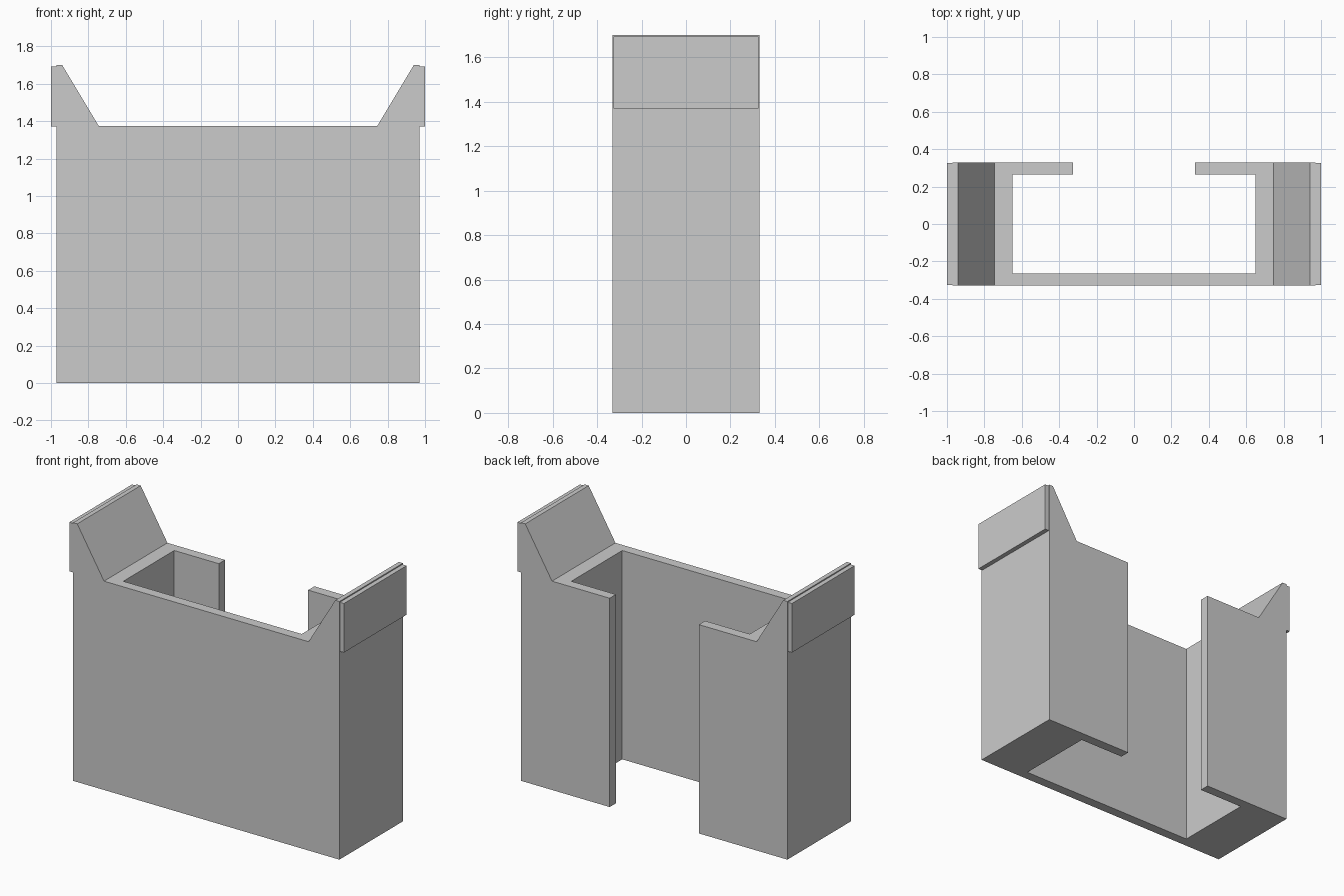
import bpy
from mathutils import Vector

cube = bpy.data.objects.get("Cube")
if cube:
    bpy.data.objects.remove(cube, do_unlink=True)

grey = bpy.data.materials.new("plain_grey")
grey.use_nodes = True
GREY = (0.6, 0.6, 0.6, 1)
grey.diffuse_color = GREY
grey.node_tree.nodes["Principled BSDF"].inputs["Base Color"].default_value = GREY


def prism(name, profile, extrude):
    """Sweep a closed polygon of 3D points along a vector."""
    n = len(profile)
    base = [Vector(p) for p in profile]
    verts = base + [p + Vector(extrude) for p in base]
    faces = [list(range(n))[::-1], list(range(n, 2 * n))]
    faces += [[i, (i + 1) % n, n + (i + 1) % n, n + i] for i in range(n)]
    mesh = bpy.data.meshes.new(name)
    mesh.from_pydata(verts, [], faces)
    mesh.materials.append(grey)
    obj = bpy.data.objects.new(name, mesh)
    bpy.context.collection.objects.link(obj)
    # Consistent outward normals
    bpy.context.view_layer.objects.active = obj
    obj.select_set(True)
    bpy.ops.object.mode_set(mode="EDIT")
    bpy.ops.mesh.select_all(action="SELECT")
    bpy.ops.mesh.normals_make_consistent(inside=False)
    bpy.ops.object.mode_set(mode="OBJECT")
    obj.select_set(False)
    return obj


WIDTH, DEPTH, HEIGHT = 0.97, 0.33, 1.375
INNER, GAP, WALL = 0.65, 0.325, 0.065

# C-shaped channel body, open at the back
half = [(WIDTH, -DEPTH), (WIDTH, DEPTH), (GAP, DEPTH), (GAP, DEPTH - WALL),
        (INNER, DEPTH - WALL), (INNER, -DEPTH + WALL)]
outline = half + [(-x, y) for x, y in reversed(half)]
prism("channel_body", [(x, y, 0) for x, y in outline], (0, 0, HEIGHT))

for side, s in (("left", 1), ("right", -1)):
    # Sloped ear on the top of each side wall
    ear = [(0.745, HEIGHT), (WIDTH, HEIGHT), (WIDTH, 1.7), (0.94, 1.7)]
    prism(side + "_ear", [(s * x, -DEPTH, z) for x, z in ear], (0, 2 * DEPTH, 0))
    # Thin plate on the outside of the ear
    plate = [(WIDTH, 1.37), (1.0, 1.37), (1.0, 1.693), (WIDTH, 1.693)]
    prism(side + "_plate", [(s * x, -0.326, z) for x, z in plate], (0, 0.652, 0))
